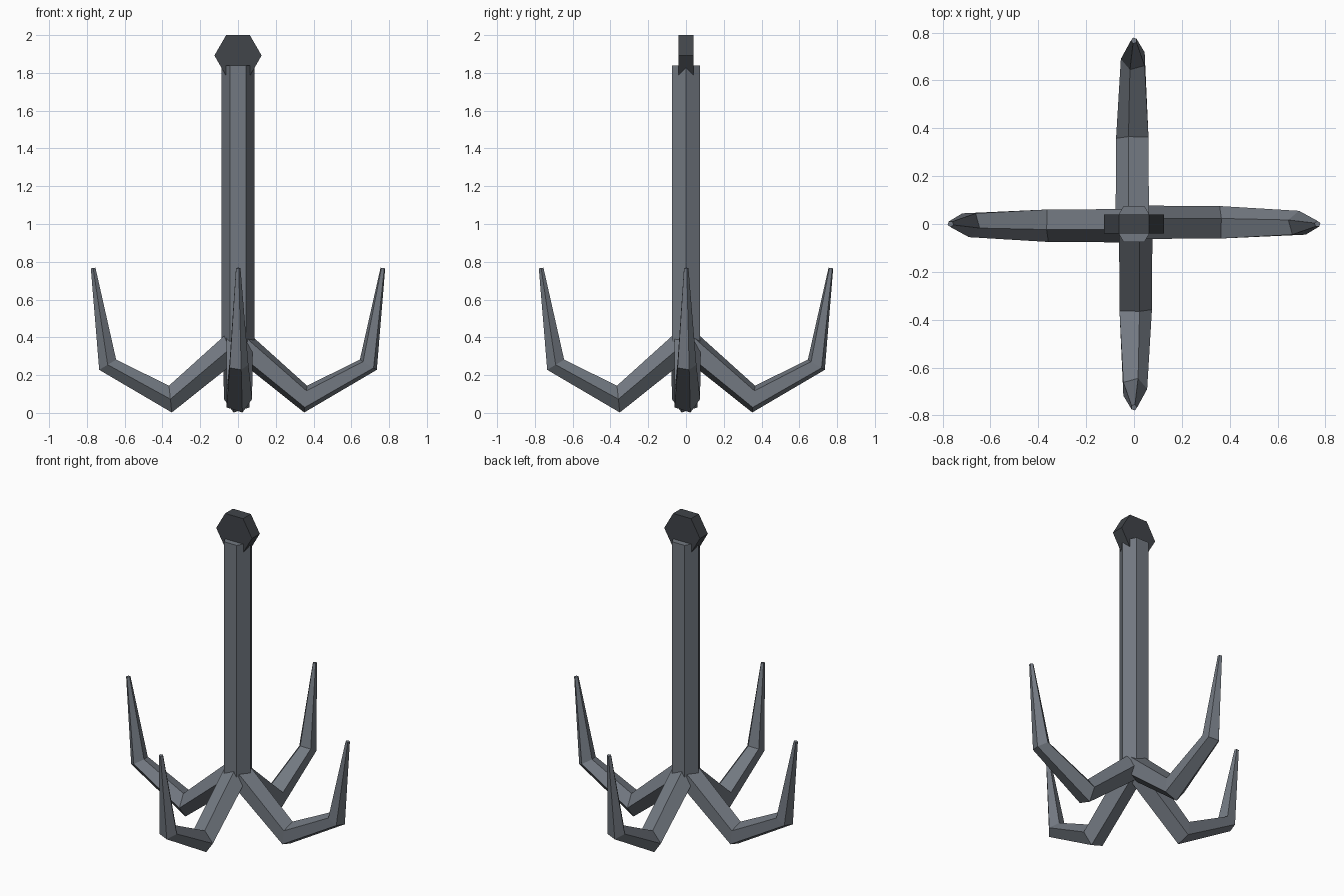
import bpy, bmesh, math
from mathutils import Matrix, Vector

if "Cube" in bpy.data.objects:
    bpy.data.objects.remove(bpy.data.objects["Cube"])

def material(name, color):
    m = bpy.data.materials.new(name)
    m.diffuse_color = (*color, 1)
    m.use_nodes = True
    m.node_tree.nodes["Principled BSDF"].inputs["Base Color"].default_value = m.diffuse_color
    return m

steel = material("grey steel", (0.17, 0.19, 0.22))
dark = material("dark iron", (0.052, 0.058, 0.067))

def finish(name, bm, mat):
    bmesh.ops.recalc_face_normals(bm, faces=bm.faces)
    me = bpy.data.meshes.new(name)
    bm.to_mesh(me)
    bm.free()
    me.materials.append(mat)
    ob = bpy.data.objects.new(name, me)
    bpy.context.collection.objects.link(ob)
    return ob

def loft(rings):
    """Skin a list of equal-sized point rings and cap both ends."""
    bm = bmesh.new()
    vs = [[bm.verts.new(p) for p in ring] for ring in rings]
    n = len(vs[0])
    for a, b in zip(vs, vs[1:]):
        for i in range(n):
            j = (i + 1) % n
            bm.faces.new((a[i], a[j], b[j], b[i]))
    bm.faces.new(vs[0][::-1])
    bm.faces.new(vs[-1])
    return bm

def hexagon(r):
    return [(r * math.cos(math.radians(60 * i)), r * math.sin(math.radians(60 * i)))
            for i in range(6)]

# Shaft: upright hexagonal bar
finish("shaft", loft([[(x, y, z) for x, y in hexagon(0.087)] for z in (0.375, 1.84)]), steel)

# End knob: hexagonal plate facing front
finish("end_knob", loft([[(x, y, 1.892 + z) for x, z in hexagon(0.125)]
                         for y in (-0.039, 0.039)]), dark)

# Hook arms: tapered five-sided tubes; (x, z, tangent angle, radius) per section
path = [(0.0, 0.375, -40, 0.077), (0.358, 0.073, -6, 0.075),
        (0.690, 0.255, 59, 0.055), (0.767, 0.767, 82, 0.013)]
for k, name in enumerate(("right", "back", "left", "front")):
    turn = Matrix.Rotation(math.pi / 2 * k, 3, 'Z')
    rings = []
    for x, z, ang, r in path:
        t = math.radians(ang)
        side, up = Vector((0, 1, 0)), Vector((-math.sin(t), 0, math.cos(t)))
        rings.append([turn @ (Vector((x, 0, z)) + r * (side * math.cos(a) + up * math.sin(a)))
                      for a in (math.tau * i / 5 for i in range(5))])
    finish("hook_arm_" + name, loft(rings), steel)
